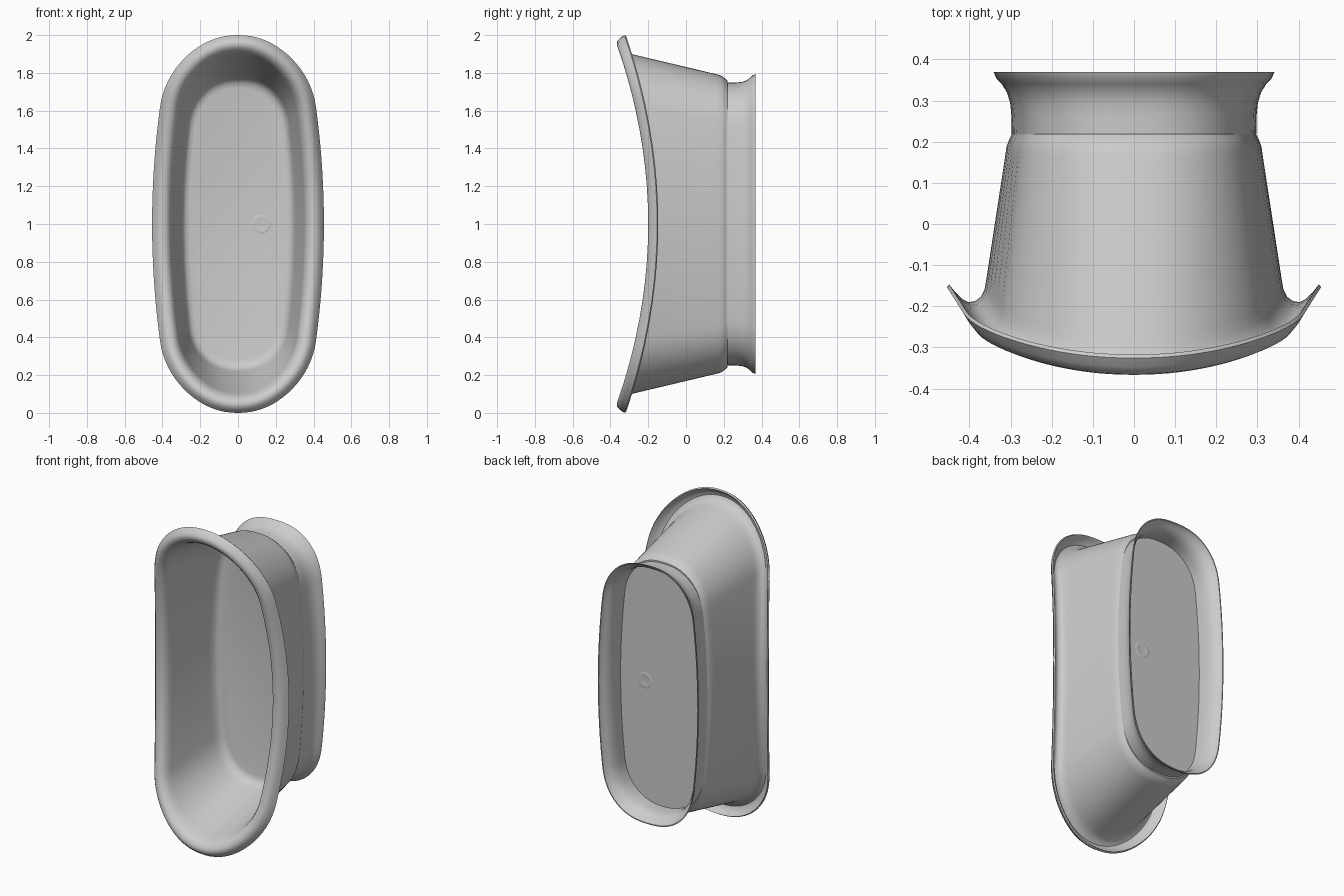
import bpy, bmesh, math

if "Cube" in bpy.data.objects:
    bpy.data.objects.remove(bpy.data.objects["Cube"])

SIDE, CAP = 6, 18       # points per quadrant on the long side and on the end
N = 4 * (SIDE + CAP)
BOW = 0.172             # how far the rim sweeps forward at the two ends


def oval(a, c, y):
    """Bowed sides with near-circular ends; rings with y<0 follow the bowed rim."""
    n = 2.25 + 0.7 * y
    z0 = c - 0.84 * a
    quad = [(a - 0.11 * (z0 * i / SIDE) ** 2, z0 * i / SIDE) for i in range(SIDE)]
    for i in range(CAP + 1):
        t = 0.5 * math.pi * i / CAP
        z = z0 + (c - z0) * math.sin(t) ** (2 / n)
        quad.append(((a - 0.11 * z * z) * max(0, math.cos(t)) ** (2 / n), z))
    # mirror the quadrant around the loop
    half = quad[:-1] + [(-x, z) for x, z in reversed(quad[1:])]
    ring = half + [(-x, -z) for x, z in half]
    bow = BOW + 0.25 * max(0, -y - 0.15) if y < 0 else 0
    return [(x, y - bow * z * z, 1 + z) for x, z in ring]


def loft(name, profile, closed=False, cap=False):
    bm = bmesh.new()
    rings = [[bm.verts.new(p) for p in oval(*r)] for r in profile]
    pairs = list(zip(rings, rings[1:]))
    if closed:
        pairs.append((rings[-1], rings[0]))
    for r, s in pairs:
        for i in range(N):
            j = (i + 1) % N
            bm.faces.new((r[i], r[j], s[j], s[i]))
    if cap:
        bm.faces.new(rings[0])
        bm.faces.new(rings[-1])
    return finish(name, bm)


def finish(name, bm):
    bmesh.ops.recalc_face_normals(bm, faces=bm.faces)
    me = bpy.data.meshes.new(name)
    bm.to_mesh(me)
    bm.free()
    ob = bpy.data.objects.new(name, me)
    bpy.context.collection.objects.link(ob)
    bpy.context.view_layer.objects.active = ob
    ob.select_set(True)
    bpy.ops.object.shade_smooth_by_angle(angle=math.radians(40))
    ob.select_set(False)
    return ob


# Tub shell: (half width, half length, y), inner floor -> rim -> outer floor
loft("tub_shell", [
    (0.255, 0.720, 0.207), (0.277, 0.745, 0.201), (0.292, 0.765, 0.185),
    (0.302, 0.780, 0.150), (0.350, 0.890, -0.140), (0.356, 0.900, -0.165),
    (0.368, 0.914, -0.187), (0.386, 0.932, -0.198), (0.406, 0.950, -0.200),
    (0.425, 0.970, -0.192), (0.441, 0.986, -0.174), (0.455, 1.000, -0.153),
    (0.449, 0.994, -0.147), (0.433, 0.978, -0.167), (0.418, 0.962, -0.182),
    (0.402, 0.946, -0.190), (0.386, 0.930, -0.187), (0.372, 0.914, -0.177),
    (0.363, 0.904, -0.158), (0.359, 0.896, -0.135), (0.313, 0.792, 0.165),
    (0.310, 0.785, 0.187), (0.304, 0.773, 0.204), (0.296, 0.758, 0.219),
    (0.280, 0.740, 0.219),
], cap=True)

# Flared plinth: open at the back, thin walled
outer = [(0.297, 0.749, 0.216), (0.298, 0.749, 0.265), (0.301, 0.752, 0.295),
         (0.309, 0.760, 0.320), (0.322, 0.776, 0.341), (0.334, 0.788, 0.353),
         (0.341, 0.794, 0.369)]
inner = [(a - 0.006, c - 0.006, y) for a, c, y in reversed(outer)]
loft("plinth", outer + inner, closed=True)


def drain(name, y, side):
    """Shallow lathed ring; side +1 faces the front, -1 faces the back."""
    bm = bmesh.new()
    prof = [(0.050, 0), (0.043, 0.002), (0.036, 0.002), (0.030, 0.001)]
    rings = []
    for r, h in prof:
        rings.append([bm.verts.new((0.125 + r * math.cos(k * math.pi / 16),
                                    y - h * side,
                                    1 + r * math.sin(k * math.pi / 16)))
                      for k in range(32)])
    for r, s in zip(rings, rings[1:]):
        for k in range(32):
            m = (k + 1) % 32
            bm.faces.new((r[k], r[m], s[m], s[k]))
    bm.faces.new(rings[-1])
    bm.faces.new(rings[0])
    finish(name, bm)


# Drain fitting inside and underneath the floor
drain("drain_inside", 0.207, 1)
drain("drain_underside", 0.219, -1)
